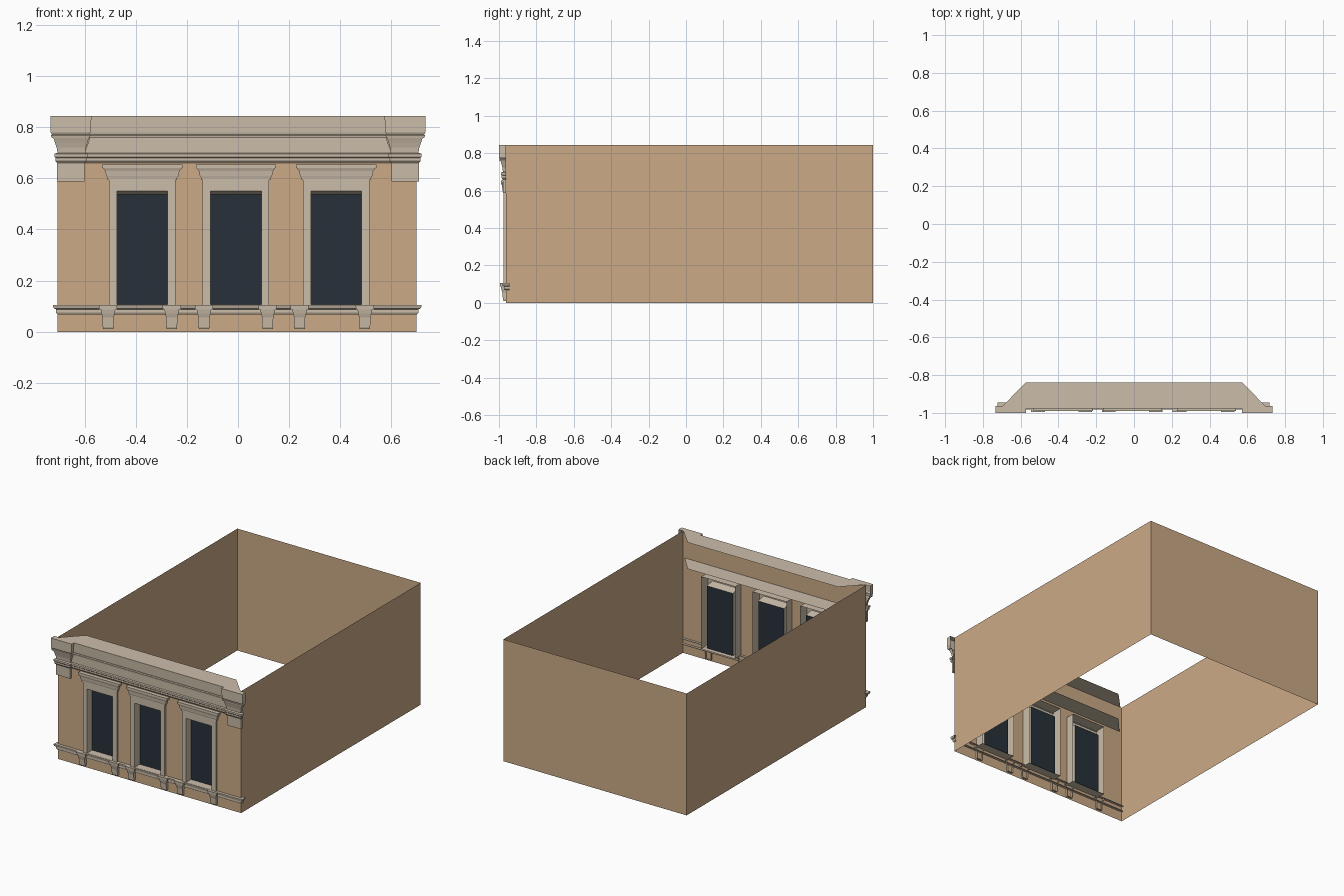
import bpy, bmesh

def mat(name, rgb):
    m = bpy.data.materials.new(name)
    m.diffuse_color = (*rgb, 1)
    return m

STONE = mat("stone", (0.60, 0.51, 0.40))
TAN = mat("tan_render", (0.60, 0.40, 0.24))
GLASS = mat("dark_glass", (0.02, 0.03, 0.042))
WALL_Y = -0.963
X0, X1 = -0.705, 0.698

def make(name, polys, material):
    """Object from a list of polygons, welded together."""
    bm = bmesh.new()
    for p in polys:
        bm.faces.new([bm.verts.new(v) for v in p])
    bmesh.ops.remove_doubles(bm, verts=bm.verts, dist=1e-5)
    bmesh.ops.recalc_face_normals(bm, faces=bm.faces)
    me = bpy.data.meshes.new(name)
    bm.to_mesh(me)
    bm.free()
    me.materials.append(material)
    ob = bpy.data.objects.new(name, me)
    bpy.context.collection.objects.link(ob)
    return ob

def moulding(name, rows, back, cx=0, caps=True):
    """Stacked profile (z, x0, x1, front y) with returned ends and an open back."""
    rings = [[(cx + a, back, z), (cx + a, y, z), (cx + b, y, z), (cx + b, back, z)]
             for z, a, b, y in rows]
    polys = [[r[i], r[i + 1], s[i + 1], s[i]]
             for r, s in zip(rings, rings[1:]) for i in range(3)]
    if caps:
        polys += [rings[0], rings[-1]]
    return make(name, polys, material=STONE)

def sym(rows):
    return [(z, -w, w, y) for z, w, y in rows]

# side and back walls
Z = 0.843
make("side_and_back_walls", [
    [(X0, WALL_Y, 0), (X0, 1, 0), (X0, 1, Z), (X0, WALL_Y, Z)],
    [(X0, 1, 0), (X1, 1, 0), (X1, 1, Z), (X0, 1, Z)],
    [(X1, 1, 0), (X1, WALL_Y, 0), (X1, WALL_Y, Z), (X1, 1, Z)]], TAN)

# front wall with three openings
centres = [-0.374, -0.008, 0.384]
HW, SILL, HEAD = 0.13, 0.10, 0.60
xs = [X0] + [c + s * HW for c in centres for s in (-1, 1)] + [X1]
zs = [0, SILL, HEAD, Z]
make("front_wall", [
    [(xs[i], WALL_Y, zs[j]), (xs[i + 1], WALL_Y, zs[j]),
     (xs[i + 1], WALL_Y, zs[j + 1]), (xs[i], WALL_Y, zs[j + 1])]
    for i in range(7) for j in range(3) if not (j == 1 and i % 2)], TAN)

# windows: casing ring with outer sides, reveal and glass
def rect(c, w, z0, z1, y):
    return [(c - w, y, z0), (c + w, y, z0), (c + w, y, z1), (c - w, y, z1)]

for n, c in enumerate(centres, 1):
    loops = [rect(c, HW, SILL, HEAD, -0.90), rect(c, HW, SILL, HEAD, -0.977),
             rect(c, 0.099, 0.106, 0.55, -0.977), rect(c, 0.099, 0.106, 0.537, -0.92)]
    make(f"window_casing_{n}",
         [[a[i], a[(i + 1) % 4], b[(i + 1) % 4], b[i]]
          for a, b in zip(loops, loops[1:]) for i in range(4)], STONE)
    make(f"window_glass_{n}", [loops[3]], GLASS)
    moulding(f"window_hood_{n}", sym([
        (0.594, 0.130, -0.977), (0.594, 0.136, -0.980), (0.603, 0.136, -0.980),
        (0.608, 0.141, -0.982), (0.628, 0.145, -0.984), (0.640, 0.154, -0.988),
        (0.640, 0.157, -0.990), (0.655, 0.157, -0.990)]), WALL_Y, c)

# sill course across the front
moulding("sill_course", [
    (0.068, -0.706, 0.700, -0.970), (0.075, -0.712, 0.706, -0.974),
    (0.088, -0.712, 0.706, -0.974), (0.091, -0.720, 0.714, -0.980),
    (0.100, -0.723, 0.718, -0.983), (0.105, -0.723, 0.718, -0.983)], -0.945)

# sill brackets
for n, c in enumerate([-0.508, -0.259, -0.133, 0.116, 0.241, 0.496], 1):
    moulding(f"sill_bracket_{n}", sym([
        (0.010, 0.020, -0.976), (0.018, 0.021, -0.979), (0.055, 0.022, -0.982),
        (0.072, 0.026, -0.987), (0.088, 0.029, -0.990), (0.088, 0.035, -0.994),
        (0.105, 0.036, -0.995)]), -0.95, c)

# main cornice between the end blocks
moulding("cornice", sym([
    (0.660, 0.60, -0.968), (0.668, 0.60, -0.974), (0.680, 0.60, -0.974),
    (0.684, 0.60, -0.978), (0.696, 0.60, -0.978), (0.700, 0.60, -0.970),
    (0.757, 0.58, -0.970), (0.757, 0.58, -0.976), (0.768, 0.58, -0.978),
    (0.772, 0.58, -0.972), (0.780, 0.58, -0.974), (Z, 0.575, -0.976)]),
    WALL_Y, caps=False)

# flat mitred shelves closing the cornice top and bottom, reaching inside
make("cornice_top", [[(-0.73, -1, Z), (-0.575, -1, Z), (-0.575, -0.976, Z),
                      (0.575, -0.976, Z), (0.575, -1, Z), (0.73, -1, Z),
                      (0.575, -0.84, Z), (-0.575, -0.84, Z)]], STONE)
make("cornice_soffit", [[(-0.69, -0.968, 0.66), (0.69, -0.968, 0.66),
                         (0.575, -0.84, 0.66), (-0.575, -0.84, 0.66)]], STONE)

# end blocks: z, outer x, inner x, front y
block = [(0.588, 0.708, 0.600, -0.978), (0.660, 0.708, 0.600, -0.980),
         (0.668, 0.714, 0.592, -0.986), (0.680, 0.714, 0.592, -0.986),
         (0.684, 0.718, 0.588, -0.989), (0.696, 0.718, 0.588, -0.989),
         (0.700, 0.706, 0.597, -0.979), (0.720, 0.709, 0.595, -0.981),
         (0.740, 0.716, 0.588, -0.986), (0.757, 0.722, 0.584, -0.991),
         (0.757, 0.727, 0.580, -0.996), (0.768, 0.733, 0.577, -0.998),
         (0.772, 0.728, 0.580, -0.996), (0.780, 0.733, 0.577, -1.0),
         (Z, 0.733, 0.573, -1.0)]
for side, s in (("left", -1), ("right", 1)):
    moulding(f"cornice_end_block_{side}",
             [(z, s * o, s * i, y) for z, o, i, y in block], WALL_Y)
